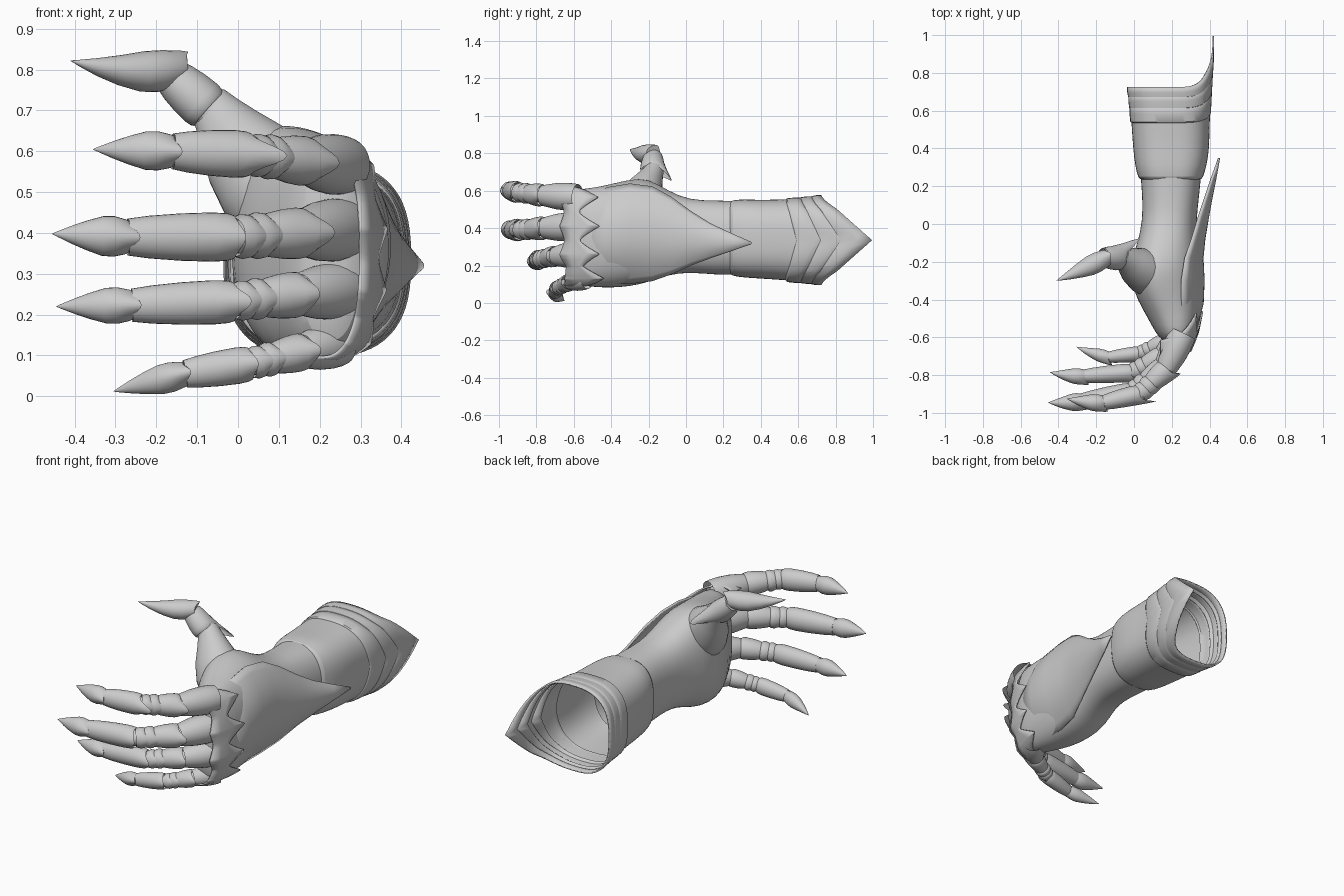
import bpy, bmesh, math
from mathutils import Vector as V

if "Cube" in bpy.data.objects:
    bpy.data.objects.remove(bpy.data.objects["Cube"])

N = 28


def loft(name, rings, closed=True, caps=(False, False), subsurf=0, thick=0):
    bm = bmesh.new()
    rows = [[bm.verts.new(p) for p in r] for r in rings]
    n = len(rows[0])
    for a, b in zip(rows, rows[1:]):
        for i in range(n if closed else n - 1):
            j = (i + 1) % n
            bm.faces.new((a[i], a[j], b[j], b[i]))
    for use, row in zip(caps, (rows[0], rows[-1])):
        if use:
            bm.faces.new(row)
    bmesh.ops.recalc_face_normals(bm, faces=bm.faces)
    me = bpy.data.meshes.new(name)
    bm.to_mesh(me)
    bm.free()
    ob = bpy.data.objects.new(name, me)
    bpy.context.collection.objects.link(ob)
    if thick:
        m = ob.modifiers.new("thickness", 'SOLIDIFY')
        m.thickness, m.offset = thick, 0
    if subsurf:
        m = ob.modifiers.new("smooth", 'SUBSURF')
        m.levels = m.render_levels = subsurf
    return ob


def section(y, x0, x1, z0, z1, skew=0, point=0, power=2.7, n=40, arc=180):
    """Rounded box section across y; point makes a chevron, skew raises the thumb side."""
    ring = []
    for i in range(n):
        a = math.radians(arc) * (2 * i / (n if arc == 180 else n - 1) - 1)
        c, s = math.cos(a), math.sin(a)
        u = math.copysign(abs(c) ** (2 / power), c)
        w = math.copysign(abs(s) ** (2 / power), s)
        x, z = (x0 + x1) / 2 + u * (x1 - x0) / 2, (z0 + z1) / 2 + w * (z1 - z0) / 2
        f = max(0, 1 - abs(w)) * min(1, 1.3 * max(0, u) ** 1.5)
        ring.append(V((x, y + point * f, z - skew * u * max(0, w))))
    return ring


def plate(name, p0, p1, dorsal, w, h, profile, spike=0, lift=0.0, caps=(False, False), bend=0):
    """Tubular plate from p0 to p1 with a backswept dorsal spike at its rear edge."""
    p0, p1 = V(p0), V(p1)
    d = (p1 - p0).normalized()
    nrm = V(dorsal)
    nrm = (nrm - d * nrm.dot(d)).normalized()
    side = d.cross(nrm)
    rings = []
    for t, k in profile:
        c, ring = p0.lerp(p1, t) + nrm * bend * 4 * t * (1 - t), []
        for i in range(N):
            a = 2 * math.pi * i / N
            f = max(0, math.cos(a)) ** 5 * (1 - t) ** 5
            ring.append(c + side * (w * k * math.sin(a)) + nrm * (h * k * math.cos(a) + lift * f)
                        - d * spike * f)
        rings.append(ring)
    return loft(name, rings, caps=caps)


# Forearm guard, open at the elbow
loft("forearm_guard", [section(*s) for s in (
    (0.66, -0.02, 0.41, 0.11, 0.56), (0.55, -0.015, 0.40, 0.12, 0.555), (0.4, -0.005, 0.40, 0.13, 0.55),
    (0.31, 0.005, 0.385, 0.135, 0.555), (0.24, 0.022, 0.365, 0.145, 0.55), (0.235, 0.04, 0.35, 0.16, 0.535))],
    subsurf=1)

# Three overlapping cuff bands, each ending in a longer chevron
for i, (ya, yb, pa, pb, g) in enumerate(((0.535, 0.635, 0.05, 0.15, 0.0),
                                         (0.61, 0.69, 0.10, 0.21, 0.006),
                                         (0.67, 0.725, 0.15, 0.27, 0.012))):
    rows = []
    for t, e in ((0, -0.008), (0.08, 0.0), (0.5, 0.004), (1, 0.004)):
        e += g
        rows.append(section(ya + (yb - ya) * t, -0.016 - e, 0.404 + e, 0.115 - e, 0.556 + e,
                            point=pa + (pb - pa) * t, n=64))
    loft(f"cuff_band_{i + 1}", rows, thick=0.008)

# Wrist and palm
loft("hand_body", [section(*s, power=2.4) for s in (
    (0.30, 0.03, 0.36, 0.15, 0.545), (0.15, 0.045, 0.345, 0.15, 0.548), (0.02, 0.045, 0.33, 0.165, 0.55),
    (-0.1, 0.02, 0.33, 0.15, 0.60, 0.02), (-0.2, -0.02, 0.345, 0.11, 0.66, 0.05),
    (-0.3, -0.015, 0.355, 0.088, 0.655, 0.045), (-0.4, 0.015, 0.355, 0.08, 0.635, 0.02),
    (-0.5, 0.075, 0.35, 0.085, 0.615), (-0.57, 0.11, 0.335, 0.095, 0.61),
    (-0.62, 0.15, 0.30, 0.13, 0.58), (-0.63, 0.19, 0.26, 0.2, 0.5))], caps=(False, True), subsurf=1)

# Long leaf plate over the back of the hand, rising to a free point above the wrist
rows = []
for y, x, zc, hw, drop in ((-0.56, 0.325, 0.35, 0.2, 0.10), (-0.42, 0.363, 0.36, 0.255, 0.11),
                           (-0.3, 0.368, 0.37, 0.265, 0.115), (-0.18, 0.362, 0.37, 0.25, 0.09),
                           (-0.08, 0.372, 0.36, 0.205, 0.065), (0.03, 0.390, 0.345, 0.14, 0.05),
                           (0.13, 0.408, 0.332, 0.09, 0.035), (0.24, 0.43, 0.325, 0.045, 0.02),
                           (0.35, 0.45, 0.32, 0.002, 0.0)):
    rows.append([V((x - drop * abs(t) ** 2.2, y, zc + hw * t)) for t in [k / 8 - 1 for k in range(17)]])
loft("back_of_hand_plate", rows, closed=False, thick=0.012)

# Fingers: knuckle, base joint, middle joint, claw start, tip, half width, base and middle spikes
FINGERS = {
    "index": ((0.26, -0.58, 0.565), (0.17, -0.77, 0.575), (0.03, -0.90, 0.592), (-0.16, -0.945, 0.60),
              (-0.355, -0.925, 0.605), 0.056, 0.04, 0.08),
    "middle": ((0.26, -0.58, 0.41), (0.16, -0.76, 0.40), (-0.01, -0.89, 0.39), (-0.27, -0.935, 0.39),
               (-0.455, -0.945, 0.398), 0.058, 0.04, 0.02),
    "ring": ((0.26, -0.57, 0.26), (0.15, -0.70, 0.25), (-0.01, -0.785, 0.232), (-0.26, -0.805, 0.223),
             (-0.445, -0.785, 0.22), 0.052, 0.02, 0.04),
    "little": ((0.25, -0.53, 0.13), (0.16, -0.625, 0.11), (0.03, -0.685, 0.08), (-0.13, -0.705, 0.055),
               (-0.305, -0.65, 0.012), 0.043, 0.02, 0.015),
}

# One wide knuckle plate with a backswept point over each finger
rows = []
for y, x0, x1, z0, z1, spike, lift in ((-0.575, 0.09, 0.342, 0.09, 0.617, 0.105, 0.022),
                                       (-0.59, 0.09, 0.338, 0.09, 0.617, 0.05, 0.012),
                                       (-0.62, 0.095, 0.322, 0.09, 0.617, 0, 0.004),
                                       (-0.65, 0.10, 0.300, 0.095, 0.615, -0.025, 0.0)):
    row = section(y, x0, x1, z0, z1, power=2.6, n=181, arc=120)
    for p in row:
        near = min(abs(p.z - f[0][2]) for f in FINGERS.values())
        k = max(0, 1 - near / 0.07) ** 1.2 * max(0, min(1, (p.x - 0.2) / 0.08))
        little = min(1, max(0, (0.24 - p.z) / 0.1))
        p.y += spike * k + 0.25 * (p.x - 0.3) + 0.03 * little
        p.x += lift * k
    rows.append(row)
loft("knuckle_plate", rows, closed=False, thick=0.008)

KNUCKLE = ((0, 1.0), (0.1, 1.04), (0.3, 1.06), (0.6, 1.0), (0.9, 0.84), (1, 0.76))
SHELL = ((0, 0.92), (0.06, 1.0), (0.2, 1.04), (0.5, 1.0), (0.8, 0.9), (1, 0.78))
LAME = ((0, 0.9), (0.15, 1.0), (0.5, 1.04), (1, 0.9))
CLAW = ((0, 0.72), (0.05, 0.82), (0.2, 0.95), (0.35, 0.93), (0.55, 0.7), (0.75, 0.42), (0.92, 0.15), (1, 0.01))


def dorsal_of(a, b):
    d = V(b) - V(a)
    return V((-d.y, d.x, 0))


for name, (p0, p1, p2, p3, tip, w, base_spike, mid_spike) in FINGERS.items():
    pts = [V(p) for p in (p0, p1, p2, p3)]
    # Soft inner finger, seen between the plates
    rings = []
    for i, p in enumerate(pts):
        d = (pts[min(i + 1, 3)] - pts[max(i - 1, 0)]).normalized()
        n = V((-d.y, d.x, 0)).normalized()
        s = d.cross(n)
        rings.append([p + (s * math.sin(2 * math.pi * k / 16) + n * math.cos(2 * math.pi * k / 16)) * w * 0.7
                      for k in range(16)])
    loft(f"{name}_inner_finger", rings, caps=(True, True))
    # Knuckle, base plate, two narrow strips, middle plate and claw
    plate(f"{name}_knuckle", p0, p1, dorsal_of(p0, p1), w * 1.25, w * 1.25, KNUCKLE)
    plate(f"{name}_base_plate", pts[1].lerp(pts[2], -0.02), pts[1].lerp(pts[2], 0.6), dorsal_of(p1, p2),
          w * 1.05, w * 1.05, SHELL, base_spike, 0.015)
    for j, t in enumerate((0.56, 0.77)):
        plate(f"{name}_joint_strip_{j + 1}", pts[1].lerp(pts[2], t), pts[1].lerp(pts[2], t + 0.23),
              dorsal_of(p1, p2), w * (0.95 - 0.04 * j), w * (0.95 - 0.04 * j), LAME, 0.015, 0.006)
    plate(f"{name}_middle_plate", p2, p3, dorsal_of(p2, p3), w, w * 0.88, SHELL, mid_spike, 0.012)
    plate(f"{name}_claw", pts[3] + (pts[3] - V(tip)) * 0.02, tip, dorsal_of(p3, tip), w * 0.9, w * 0.82,
          CLAW, 0.025, 0.012, caps=(True, True), bend=0.006)

# Thumb: fleshy base, inner joint, spiked plate and claw
TB, TM, TE, TT = (0.12, -0.29, 0.46), (-0.04, -0.185, 0.675), (-0.165, -0.175, 0.785), (-0.41, -0.30, 0.822)
plate("thumb_base", TB, TM, (0, 1, 0), 0.13, 0.12,
      ((-0.35, 0.4), (-0.2, 0.75), (0, 0.95), (0.3, 1.0), (0.6, 0.88), (0.85, 0.66), (1.05, 0.5), (1.2, 0.4)),
      caps=(True, True))
plate("thumb_inner", TM, TE, (0, 1, 0), 0.053, 0.052, ((-0.3, 1.1), (0, 1), (0.5, 0.92), (1, 0.8)),
      caps=(True, True))
plate("thumb_plate", V(TM).lerp(V(TE), 0.25), TE, (0.2, 1, 0.2), 0.058, 0.062, SHELL, 0.10, 0.06)
plate("thumb_claw", (-0.14, -0.175, 0.80), TT, (0.1, 0.3, 1), 0.056, 0.053,
      CLAW, 0.02, 0.008, caps=(True, True), bend=-0.014)

# Smooth shading with crisp plate edges
for ob in bpy.data.objects:
    ob.select_set(True)
    bpy.context.view_layer.objects.active = ob
bpy.ops.object.shade_smooth_by_angle(angle=math.radians(40))
